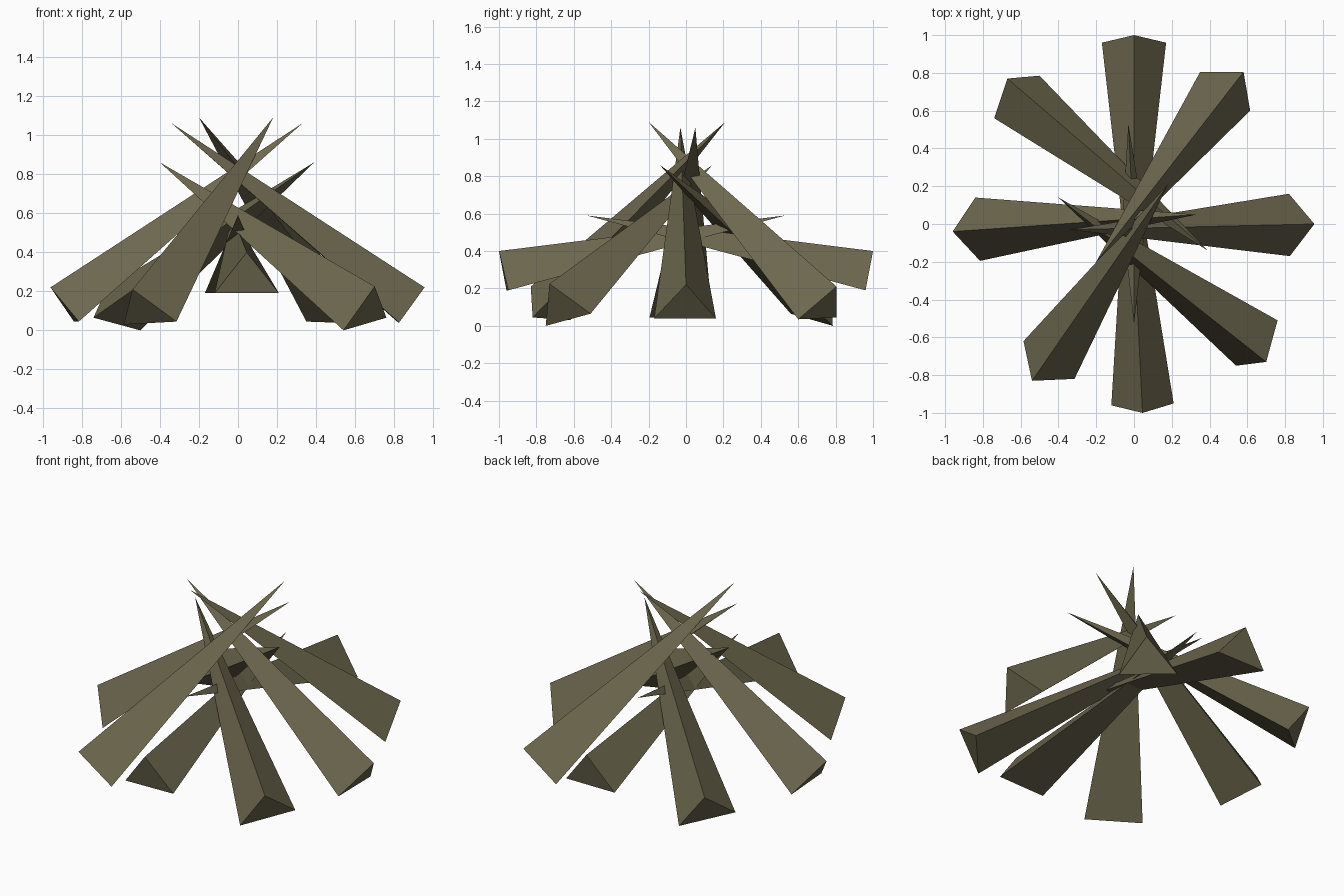
import bpy
import bmesh

olive = bpy.data.materials.new("dark olive")
olive.diffuse_color = (0.15, 0.136, 0.076, 1.0)


def spike(name, ridge, left, right, tip):
    """Three-sided spike: triangular butt end tapering to a sharp tip."""
    bm = bmesh.new()
    a, b, c, t = [bm.verts.new(p) for p in (ridge, left, right, tip)]
    for tri in ((a, b, c), (a, b, t), (b, c, t), (c, a, t)):
        bm.faces.new(tri)
    bmesh.ops.recalc_face_normals(bm, faces=bm.faces)
    mesh = bpy.data.meshes.new(name)
    bm.to_mesh(mesh)
    bm.free()
    mesh.materials.append(olive)
    obj = bpy.data.objects.new(name, mesh)
    bpy.context.collection.objects.link(obj)


# Raised, shallow spikes at front and back
spike("back_spike", (0, 1.0, 0.40), (-0.17, 0.96, 0.19), (0.17, 0.96, 0.19), (0, -0.53, 0.59))
spike("front_spike", (0.045, -1.0, 0.40), (-0.12, -0.96, 0.19), (0.21, -0.95, 0.19), (-0.03, 0.53, 0.59))

# Side spikes crossing high over the middle
spike("right_spike", (0.955, 0, 0.22), (0.82, 0.16, 0.04), (0.825, -0.17, 0.04), (-0.34, -0.03, 1.06))
spike("left_spike", (-0.96, -0.04, 0.22), (-0.84, 0.14, 0.045), (-0.815, -0.195, 0.045), (0.33, 0.05, 1.06))

# Steepest diagonal pair
spike("back_right_spike", (0.58, 0.805, 0.21), (0.35, 0.805, 0.045), (0.615, 0.60, 0.035), (-0.20, -0.20, 1.09))
spike("front_left_spike", (-0.54, -0.83, 0.21), (-0.585, -0.62, 0.03), (-0.315, -0.82, 0.045), (0.18, 0.21, 1.09))

# Lower diagonal pair
spike("front_right_spike", (0.70, -0.73, 0.225), (0.54, -0.75, 0.0), (0.76, -0.51, 0.065), (-0.40, 0.14, 0.86))
spike("back_left_spike", (-0.67, 0.77, 0.22), (-0.74, 0.56, 0.065), (-0.50, 0.785, 0.0), (0.39, -0.14, 0.86))
